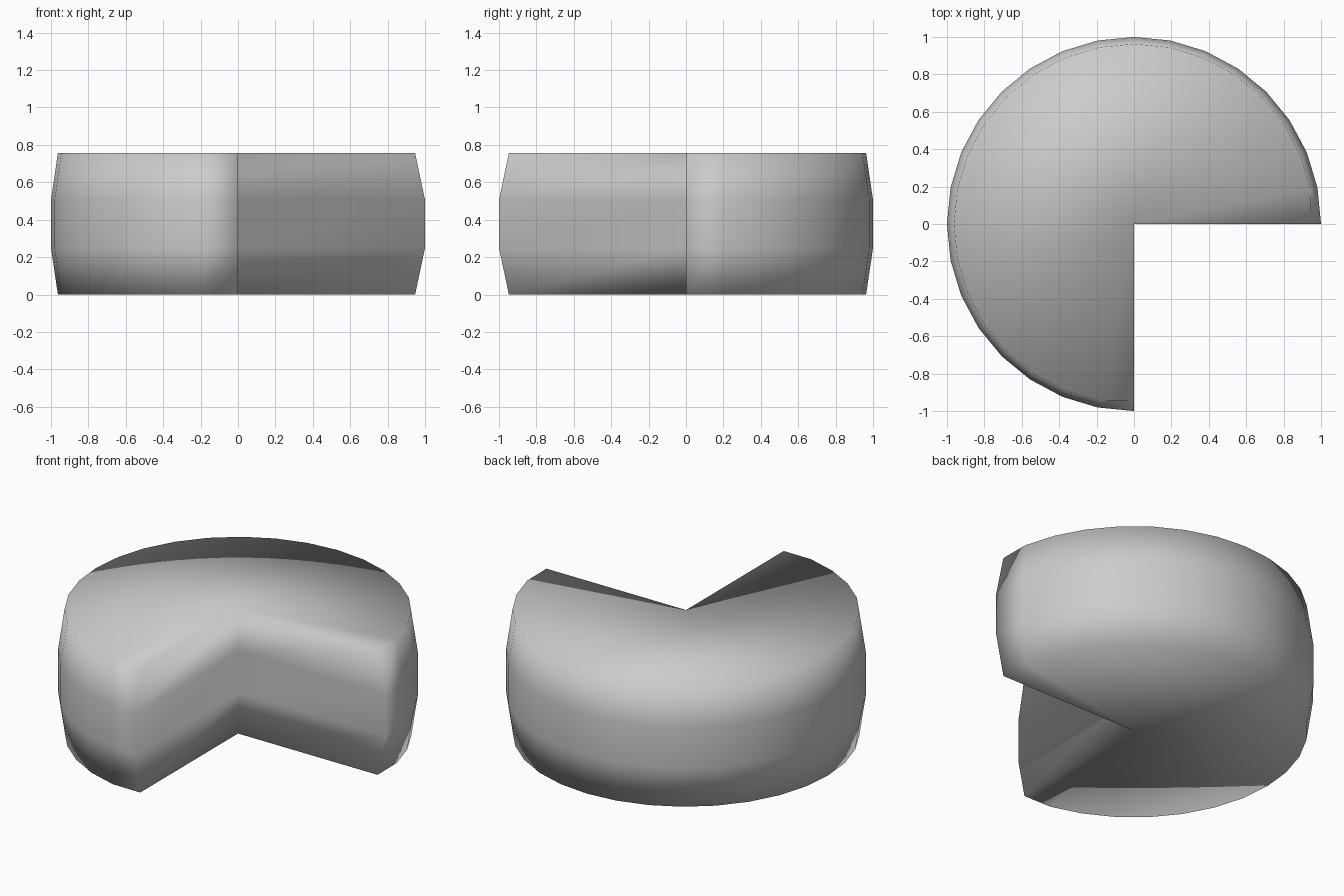
import bpy, bmesh
from math import cos, sin, pi

if "Cube" in bpy.data.objects:
    bpy.data.objects.remove(bpy.data.objects["Cube"])

STEPS = 24  # three quarters of a 32-sided circle
# (height, rim radius, radius at the two notch tips)
PROFILE = [(0.0, 0.963, 0.947), (0.25, 1.0, 1.0), (0.505, 1.0, 1.0), (0.757, 0.963, 0.947)]

# Stacked outlines: notch corner first, then the rim from 0 to 270 degrees
bm = bmesh.new()
rings = []
for z, rim, tip in PROFILE:
    ring = [bm.verts.new((0, 0, z))]
    for i in range(STEPS + 1):
        a = 1.5 * pi * i / STEPS
        r = tip if i in (0, STEPS) else rim
        ring.append(bm.verts.new((r * cos(a), r * sin(a), z)))
    rings.append(ring)

# Rounded outer wall and the two notch walls
n = STEPS + 2
for low, high in zip(rings, rings[1:]):
    for i in range(n):
        j = (i + 1) % n
        bm.faces.new((low[i], low[j], high[j], high[i]))

# Top and bottom caps fan out from the notch corner
for ring in (rings[0], rings[-1]):
    for i in range(1, n - 1):
        bm.faces.new((ring[0], ring[i], ring[i + 1]))

bmesh.ops.recalc_face_normals(bm, faces=bm.faces)
for f in bm.faces:
    f.smooth = True

mesh = bpy.data.meshes.new("notched_disc")
bm.to_mesh(mesh)
bm.free()
bpy.context.collection.objects.link(bpy.data.objects.new("notched_disc", mesh))
